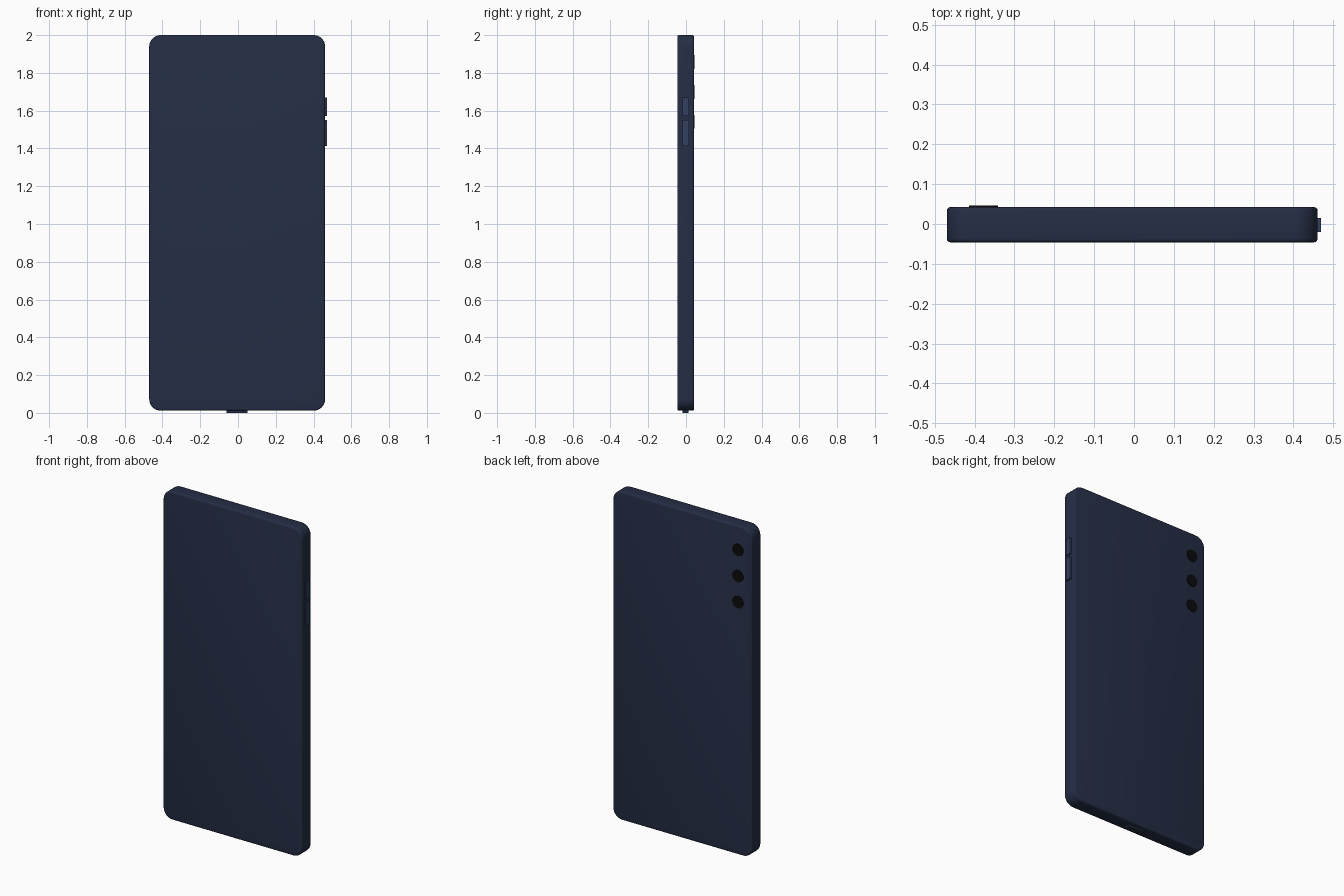
import bpy, bmesh, math
from mathutils import Matrix

if "Cube" in bpy.data.objects:
    bpy.data.objects.remove(bpy.data.objects["Cube"])


def material(name, rgb):
    m = bpy.data.materials.new(name)
    m.diffuse_color = (*rgb, 1)
    m.use_nodes = True
    m.node_tree.nodes["Principled BSDF"].inputs["Base Color"].default_value = m.diffuse_color
    return m


NAVY = material("navy", (0.018, 0.027, 0.060))
BUTTON = material("button_blue", (0.033, 0.050, 0.115))
BLACK = material("lens_black", (0.003, 0.003, 0.003))


def finish(name, bm, mat):
    bmesh.ops.recalc_face_normals(bm, faces=bm.faces[:])
    mesh = bpy.data.meshes.new(name)
    bm.to_mesh(mesh)
    bm.free()
    mesh.materials.append(mat)
    ob = bpy.data.objects.new(name, mesh)
    bpy.context.collection.objects.link(ob)
    bpy.ops.object.select_all(action='DESELECT')
    ob.select_set(True)
    bpy.context.view_layer.objects.active = ob
    bpy.ops.object.shade_smooth_by_angle(angle=math.radians(35))
    return ob


def box(lo, hi, corner=0, edge=0, axis=1):
    """Box with rounded corners along one axis and softened rims."""
    bm = bmesh.new()
    bmesh.ops.create_cube(bm, size=1)
    for v in bm.verts:
        v.co = [(a + b) / 2 + c * (b - a) for a, b, c in zip(lo, hi, v.co)]

    def along(e):
        d = (e.verts[0].co - e.verts[1].co).normalized()
        return abs(d[axis]) > 0.99

    if corner:
        bmesh.ops.bevel(bm, geom=[e for e in bm.edges if along(e)], offset=corner,
                        segments=8, profile=0.5, affect='EDGES')
    if edge:
        bm.normal_update()
        caps = [f for f in bm.faces if abs(f.normal[axis]) > 0.99]
        bmesh.ops.bevel(bm, geom=list({e for f in caps for e in f.edges}), offset=edge,
                        segments=3, profile=0.5, affect='EDGES')
    return bm


# Body slab
finish("body", box((-0.47, -0.046, 0.012), (0.461, 0.0425, 2.0), 0.06, 0.009), NAVY)

# Side buttons
for name, z0, z1 in (("power_button", 1.571, 1.671), ("volume_button", 1.412, 1.55)):
    finish(name, box((0.44, -0.0195, z0), (0.47, 0.0155, z1)), BUTTON)

# Charging port plate
finish("charging_port", box((-0.06, -0.0185, 0), (0.05, 0.0145, 0.03)), NAVY)

# Rear camera lenses
for i in range(3):
    bm = bmesh.new()
    bmesh.ops.create_cone(bm, cap_ends=True, segments=32, radius1=0.0365, radius2=0.0365,
                          depth=0.016, matrix=Matrix.Translation((-0.378, 0.038, 1.857 - 0.158 * i))
                          @ Matrix.Rotation(math.pi / 2, 4, 'X'))
    finish(f"camera_lens_{i + 1}", bm, BLACK)
